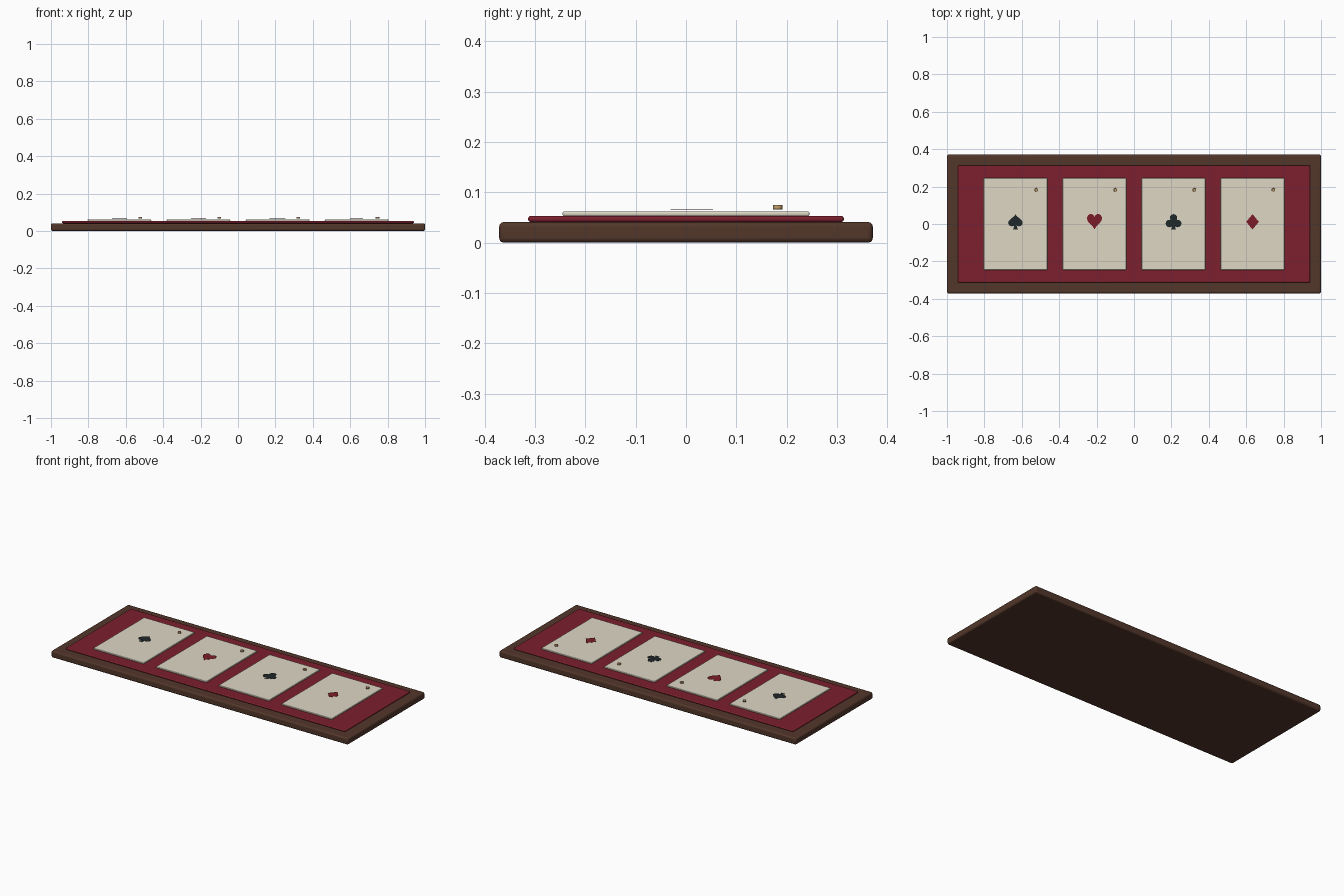
import bpy, bmesh
from math import sin, cos, pi

if "Cube" in bpy.data.objects:
    bpy.data.objects.remove(bpy.data.objects["Cube"])


def material(name, rgb):
    m = bpy.data.materials.new(name)
    m.diffuse_color = (*rgb, 1)
    m.use_nodes = True
    m.node_tree.nodes["Principled BSDF"].inputs["Base Color"].default_value = m.diffuse_color
    return m


WOOD = material("dark_wood", (0.085, 0.037, 0.023))
FELT = material("red_felt", (0.2, 0.014, 0.027))
CARD = material("ivory_card", (0.74, 0.68, 0.56))
RED = material("red_ink", (0.2, 0.012, 0.022))
BLACK = material("black_ink", (0.014, 0.021, 0.023))
BRASS = material("brass", (0.55, 0.33, 0.14))


def finish(bm, name, mat, location=(0, 0, 0), bevel=0, segments=3):
    mesh = bpy.data.meshes.new(name)
    bmesh.ops.recalc_face_normals(bm, faces=bm.faces)
    bm.to_mesh(mesh)
    bm.free()
    mesh.materials.append(mat)
    ob = bpy.data.objects.new(name, mesh)
    ob.location = location
    bpy.context.collection.objects.link(ob)
    if bevel:
        mod = ob.modifiers.new("rounded_edges", 'BEVEL')
        mod.width, mod.segments = bevel, segments
    bpy.ops.object.select_all(action='DESELECT')
    ob.select_set(True)
    bpy.context.view_layer.objects.active = ob
    bpy.ops.object.shade_smooth_by_angle()
    return ob


def slab(name, x, width, depth, z0, z1, mat, bevel):
    bm = bmesh.new()
    bmesh.ops.create_cube(bm, size=1)
    bmesh.ops.scale(bm, vec=(width, depth, z1 - z0), verts=bm.verts)
    finish(bm, name, mat, (x, 0, (z0 + z1) / 2), bevel)


def pip(name, outlines, x, mat):
    bm = bmesh.new()
    for outline in outlines:
        face = bm.faces.new([bm.verts.new((px, py, 0)) for px, py in outline])
        top = bmesh.ops.extrude_face_region(bm, geom=[face])["geom"]
        verts = [v for v in top if isinstance(v, bmesh.types.BMVert)]
        bmesh.ops.translate(bm, vec=(0, 0, 0.001), verts=verts)
    finish(bm, name, mat, (x, 0.0115, 0.0645))


def heart(width, y0, y1, n=40):
    # classic heart curve, fitted between its tip y0 and its lobes y1
    pts = []
    for i in range(n):
        t = 2 * pi * i / n
        h = 13 * cos(t) - 5 * cos(2 * t) - 2 * cos(3 * t) - cos(4 * t)
        pts.append((width / 2 * sin(t) ** 3, y0 + (y1 - y0) * (h + 17) / 28.9))
    return pts


def disc(cx, cy, r, n=24):
    return [(cx + r * cos(2 * pi * i / n), cy + r * sin(2 * pi * i / n)) for i in range(n)]


# suit outlines, centred on the card
stem = [(-0.013, -0.042), (0.013, -0.042), (0.003, -0.008), (-0.003, -0.008)]
spade = [heart(0.078, 0.042, -0.024), stem]
hearts = [heart(0.08, -0.042, 0.042)]
club = [disc(0, 0.021, 0.02), disc(-0.022, -0.009, 0.02), disc(0.022, -0.009, 0.02),
        disc(0, 0, 0.012), stem]
diamond = [[(0, -0.041), (0.034, 0), (0, 0.041), (-0.034, 0)]]

# wooden board and felt inlay
slab("base_board", 0, 2.0, 0.742, 0, 0.041, WOOD, 0.009)
slab("felt_panel", 0, 1.882, 0.627, 0.041, 0.053, FELT, 0.005)

# four cards, each with a suit pip and a brass pin
suits = [("spade", spade, BLACK), ("heart", hearts, RED),
         ("club", club, BLACK), ("diamond", diamond, RED)]
for i, (suit, outlines, ink) in enumerate(suits):
    x = (i - 1.5) * 0.4225
    slab(f"{suit}_card", x, 0.34, 0.49, 0.053, 0.062, CARD, 0.003)
    pip(f"{suit}_pip", outlines, x, ink)
    bm = bmesh.new()
    bmesh.ops.create_cone(bm, cap_ends=True, segments=24, radius1=0.0095,
                          radius2=0.0095, depth=0.009)
    finish(bm, f"{suit}_card_pin", BRASS, (x + 0.112, 0.182, 0.0705), 0.001, 2)
